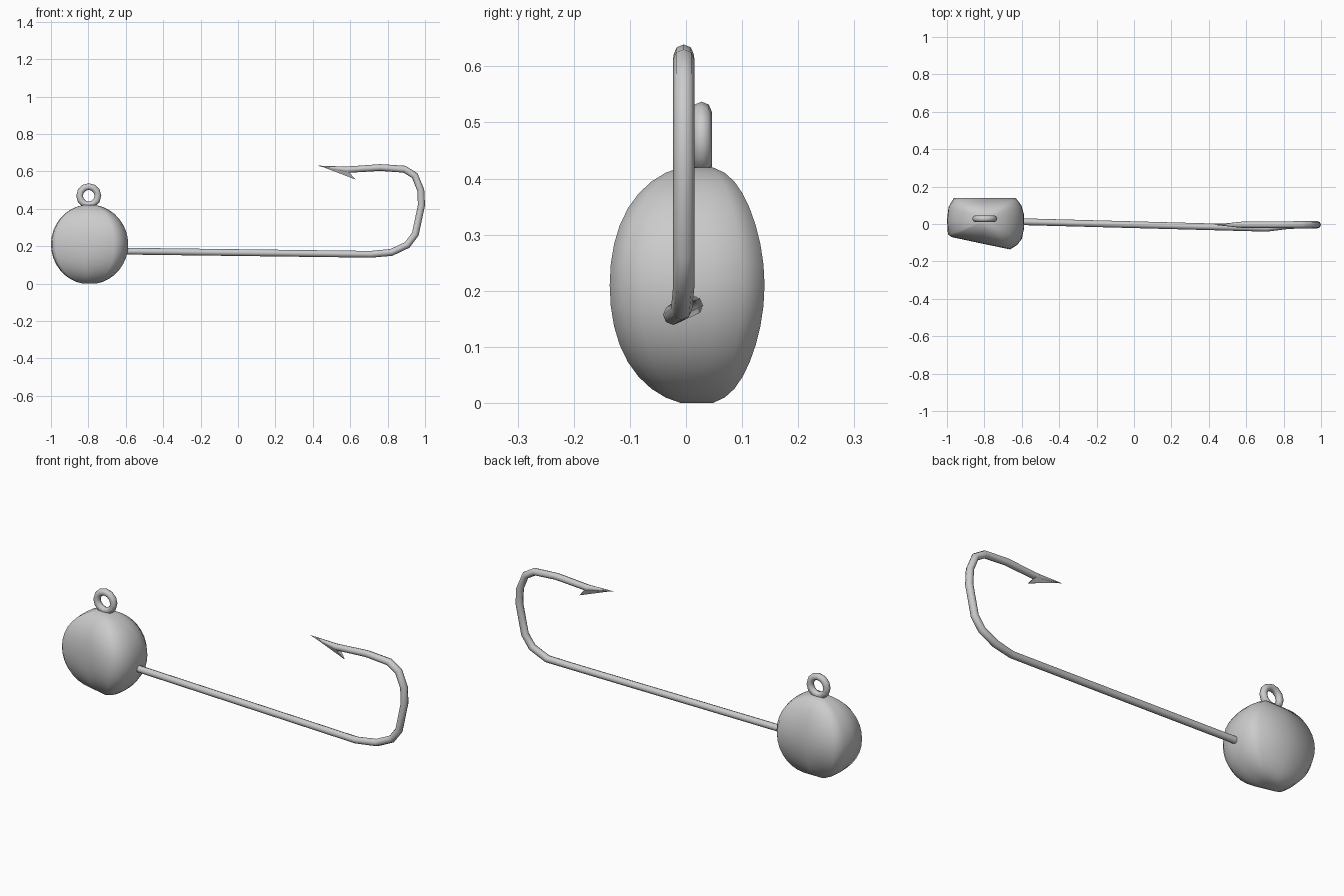
import bpy, bmesh, math
from mathutils import Vector

if "Cube" in bpy.data.objects:
    bpy.data.objects.remove(bpy.data.objects["Cube"])


def loft(name, rings, smooth_angle):
    """Skin a list of equal-length point rings and cap both ends."""
    bm = bmesh.new()
    vr = [[bm.verts.new(p) for p in ring] for ring in rings]
    n = len(vr[0])
    for a, b in zip(vr, vr[1:]):
        for i in range(n):
            j = (i + 1) % n
            bm.faces.new((a[i], a[j], b[j], b[i]))
    bm.faces.new(vr[0])
    bm.faces.new(vr[-1])
    bmesh.ops.recalc_face_normals(bm, faces=bm.faces)
    me = bpy.data.meshes.new(name)
    bm.to_mesh(me)
    bm.free()
    ob = bpy.data.objects.new(name, me)
    bpy.context.collection.objects.link(ob)
    bpy.ops.object.select_all(action='DESELECT')
    bpy.context.view_layer.objects.active = ob
    ob.select_set(True)
    bpy.ops.object.shade_smooth_by_angle(angle=math.radians(smooth_angle))
    return ob


# Weighted head: flattened plan outline shrunk along a circular profile
plan = [(-.963, .14), (-.80, .14), (-.633, .14), (-.602, .10), (-.588, .05),
        (-.587, -.02), (-.60, -.08), (-.625, -.112), (-.662, -.136),
        (-.82, -.103), (-.975, -.07), (-.995, -.055), (-1.0, .02), (-.992, .09)]
cx, R = -.794, .21
rings = []
for k in range(-8, 9):
    a = math.radians(k * 10)
    s = math.cos(a)
    z = R + R * math.sin(a) / math.sin(math.radians(80))
    shift = .02 * math.sin(a) ** 4
    rings.append([(cx + (x - cx) * s, y * s ** .9 + shift, z) for x, y in plan])
loft("weighted_head", rings, 80)

# Line eye on top of the head
bpy.ops.mesh.primitive_torus_add(major_segments=12, minor_segments=8,
                                 major_radius=.049, minor_radius=.018,
                                 location=(-.798, .028, .47),
                                 rotation=(math.pi / 2, 0, 0))
eye = bpy.context.object
eye.name = "line_eye"
bpy.ops.object.shade_smooth_by_angle(angle=math.radians(60))

# Hook wire: shank, bend and tapering point (x, y, z, radius)
path = [(-.70, .015, .175, .018), (.71, -.023, .157, .018), (.82, -.008, .167, .019),
        (.905, -.004, .207, .019), (.948, -.004, .265, .019), (.981, -.004, .42, .019),
        (.977, -.004, .50, .019), (.945, -.004, .578, .019), (.89, -.004, .612, .019),
        (.76, -.004, .621, .018), (.58, -.004, .609, .017), (.43, -.004, .63, .001)]
pts = [Vector(p[:3]) for p in path]
rings = []
for i, p in enumerate(pts):
    d_in = (p - pts[max(i - 1, 0)]).normalized()
    d_out = (pts[min(i + 1, len(pts) - 1)] - p).normalized()
    t = (d_in + d_out).normalized()
    side = (Vector((0, 1, 0)) - t * t.y).normalized()
    up = t.cross(side)
    r = path[i][3]
    rings.append([p + r * (side * math.cos(k * math.pi / 4) + up * math.sin(k * math.pi / 4))
                  for k in range(8)])
loft("hook_wire", rings, 50)

# Barb: thin wedge under the point, narrowing towards both tips
barb = [(.44, .001, .629), (.582, .016, .612), (.592, .014, .598), (.628, .002, .557)]
loft("hook_barb", [[(x, -.004 + sgn * h, z) for x, h, z in barb] for sgn in (-1, 1)], 20)
